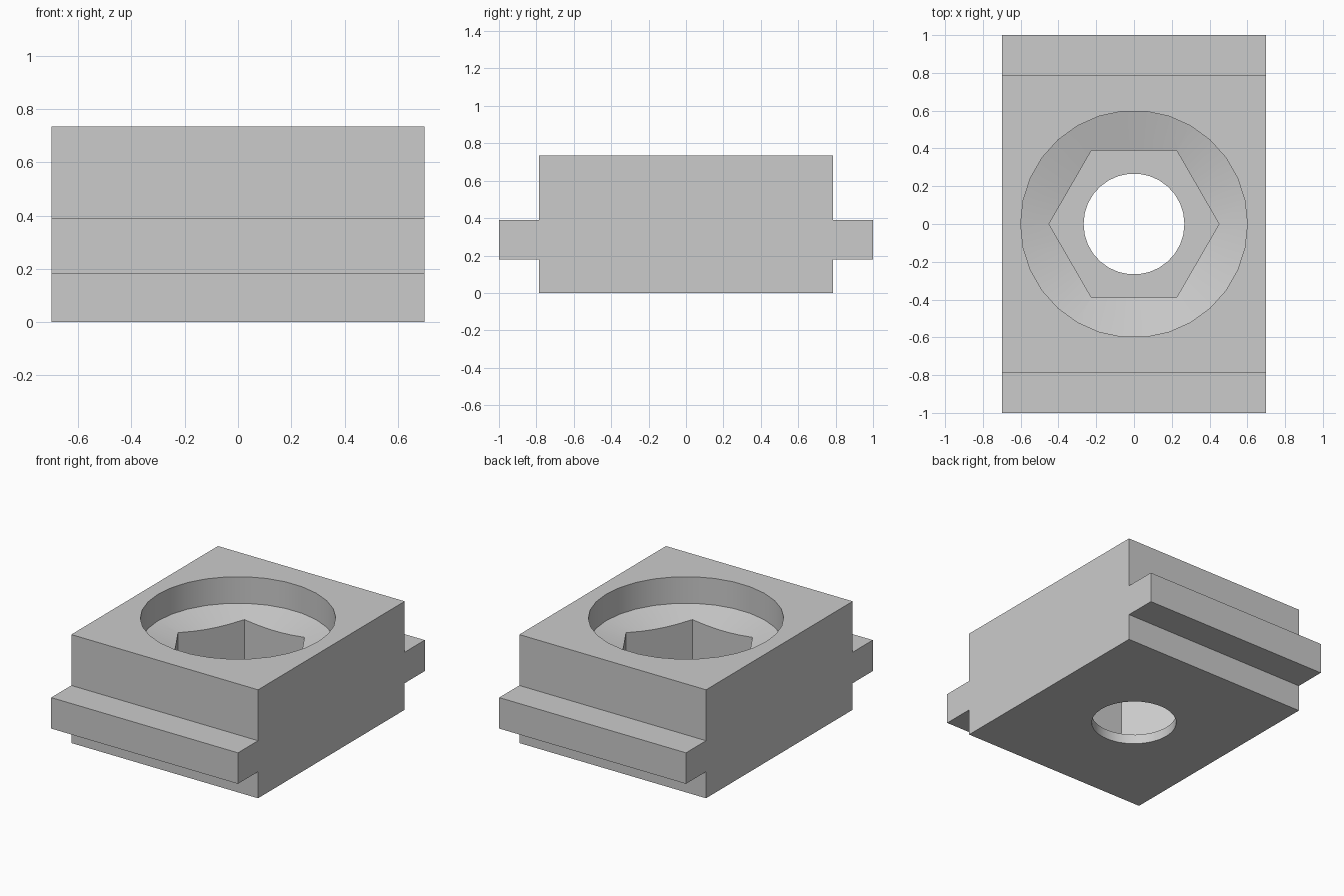
import bpy
import bmesh
from math import cos, sin, tan, tau, radians

default = bpy.data.objects.get("Cube")
if default:
    bpy.data.objects.remove(default, do_unlink=True)

# Single plain material
grey = bpy.data.materials.new("light_grey")
grey.use_nodes = True
colour = (0.6, 0.6, 0.6, 1)
grey.diffuse_color = colour
grey.node_tree.nodes["Principled BSDF"].inputs["Base Color"].default_value = colour

HALF_WIDTH, HALF_BODY, HALF_LENGTH = 0.70, 0.785, 1.0
HEIGHT, RAIL_LOW, RAIL_HIGH = 0.735, 0.18, 0.39
BORE_RADIUS, BORE_Z = 0.60, 0.555
HEX_RADIUS, HEX_Z = 0.45, 0.065
HOLE_RADIUS = 0.267
ROUND = 30


def loft(name, rings):
    """Closed solid skinned through rings of equal length."""
    bm = bmesh.new()
    loops = [[bm.verts.new(p) for p in ring] for ring in rings]
    n = len(loops[0])
    for low, high in zip(loops, loops[1:]):
        for i in range(n):
            j = (i + 1) % n
            bm.faces.new((low[i], low[j], high[j], high[i]))
    bm.faces.new(loops[0][::-1])
    bm.faces.new(loops[-1])
    bmesh.ops.recalc_face_normals(bm, faces=bm.faces)
    mesh = bpy.data.meshes.new(name)
    bm.to_mesh(mesh)
    bm.free()
    mesh.materials.append(grey)
    obj = bpy.data.objects.new(name, mesh)
    bpy.context.collection.objects.link(obj)
    return obj


def ring(radius, z, sides):
    return [(radius * cos(tau * i / sides), radius * sin(tau * i / sides), z)
            for i in range(sides)]


# Block with a side rail at front and back, extruded along x
right_half = [(HALF_BODY, 0), (HALF_BODY, RAIL_LOW), (HALF_LENGTH, RAIL_LOW),
              (HALF_LENGTH, RAIL_HIGH), (HALF_BODY, RAIL_HIGH), (HALF_BODY, HEIGHT)]
profile = right_half + [(-y, z) for y, z in reversed(right_half)]
block = loft("railed_block", [[(x, y, z) for y, z in profile]
                              for x in (-HALF_WIDTH, HALF_WIDTH)])

# Counterbore with dished floor, hexagonal nut pocket and through hole
tip = 0.2
dish_z = BORE_Z - (BORE_RADIUS - tip) * tan(radians(15))
top = HEIGHT + 0.1
cutters = [
    loft("counterbore_cutter", [ring(tip, dish_z, ROUND),
                                ring(BORE_RADIUS, BORE_Z, ROUND),
                                ring(BORE_RADIUS, top, ROUND)]),
    loft("nut_pocket_cutter", [ring(HEX_RADIUS, HEX_Z, 6),
                               ring(HEX_RADIUS, BORE_Z + 0.05, 6)]),
    loft("hole_cutter", [ring(HOLE_RADIUS, -0.1, ROUND),
                         ring(HOLE_RADIUS, BORE_Z, ROUND)]),
]

bpy.ops.object.select_all(action="DESELECT")
block.select_set(True)
bpy.context.view_layer.objects.active = block
for cutter in cutters:
    mod = block.modifiers.new(cutter.name, "BOOLEAN")
    mod.operation = "DIFFERENCE"
    mod.solver = "EXACT"
    mod.object = cutter
    bpy.ops.object.modifier_apply(modifier=mod.name)
    bpy.data.objects.remove(cutter, do_unlink=True)

# Smooth the round walls, keep every other edge sharp
bpy.ops.object.shade_smooth_by_angle(angle=radians(14))
